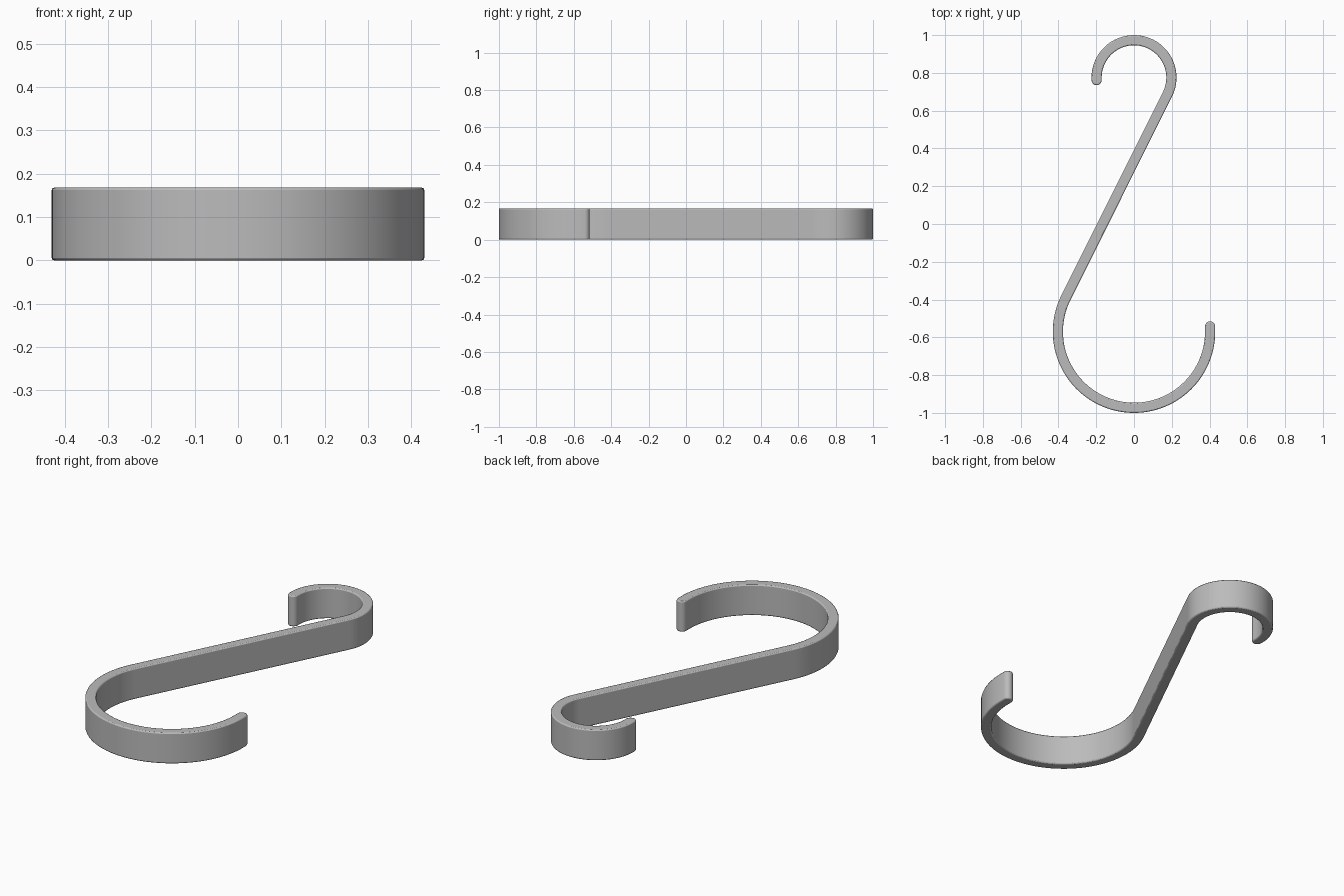
import bpy, bmesh
from math import sin, cos, pi, asin
from mathutils import Vector

cube = bpy.data.objects.get("Cube")
if cube:
    bpy.data.objects.remove(cube)

HALF, HEIGHT, EDGE = 0.027, 0.168, 0.006     # half thickness, height, rounded edge
BIG_Y, BIG_R = -0.57, 0.403                  # large hook centre line
SMALL_Y, SMALL_R = 0.775, 0.198              # small hook centre line
TILT = asin((BIG_R + SMALL_R) / (SMALL_Y - BIG_Y))   # lean of the straight shank


def arc(cx, cy, r, start, end, steps):
    """Points along an arc, from start angle to end angle."""
    angles = [start + (end - start) * i / steps for i in range(steps + 1)]
    return [Vector((cx + r * cos(a), cy + r * sin(a))) for a in angles]


def side(offset):
    """One wall of the strip, from the large tip to the small tip."""
    big = arc(0, BIG_Y, BIG_R + offset, 0, -pi - TILT, 64)
    small = arc(0, SMALL_Y, SMALL_R - offset, -TILT, pi, 56)
    return big + small


# Outline: outer wall, rounded small tip, inner wall back, rounded large tip
small_tip = arc(-SMALL_R, SMALL_Y - 0.013, HALF, 0, -pi, 12)
large_tip = arc(BIG_R, BIG_Y + 0.028, HALF, pi, 0, 12)
outline = side(HALF) + small_tip[::1] + side(-HALF)[::-1] + large_tip

# Extrude the outline upwards
bm = bmesh.new()
base = bm.faces.new([bm.verts.new((p.x, p.y, 0)) for p in outline])
top = bmesh.ops.extrude_face_region(bm, geom=[base], use_keep_orig=True)
bmesh.ops.translate(bm, vec=(0, 0, HEIGHT),
                    verts=[v for v in top["geom"] if isinstance(v, bmesh.types.BMVert)])
bmesh.ops.recalc_face_normals(bm, faces=bm.faces)
mesh = bpy.data.meshes.new("s_hook")
bm.to_mesh(mesh)
bm.free()
hook = bpy.data.objects.new("s_hook", mesh)
bpy.context.collection.objects.link(hook)

# Slightly rounded rims
bevel = hook.modifiers.new("rounded_rims", "BEVEL")
bevel.width = EDGE
bevel.segments = 2
bevel.limit_method = "ANGLE"
bevel.angle_limit = pi / 3

# Grey finish
grey = bpy.data.materials.new("plain_grey")
grey.use_nodes = True
colour = (0.5, 0.5, 0.5, 1)
grey.diffuse_color = colour
grey.node_tree.nodes["Principled BSDF"].inputs["Base Color"].default_value = colour
mesh.materials.append(grey)

# Smooth walls with crisp rims
bpy.context.view_layer.objects.active = hook
hook.select_set(True)
bpy.ops.object.shade_smooth_by_angle(angle=pi / 6)
